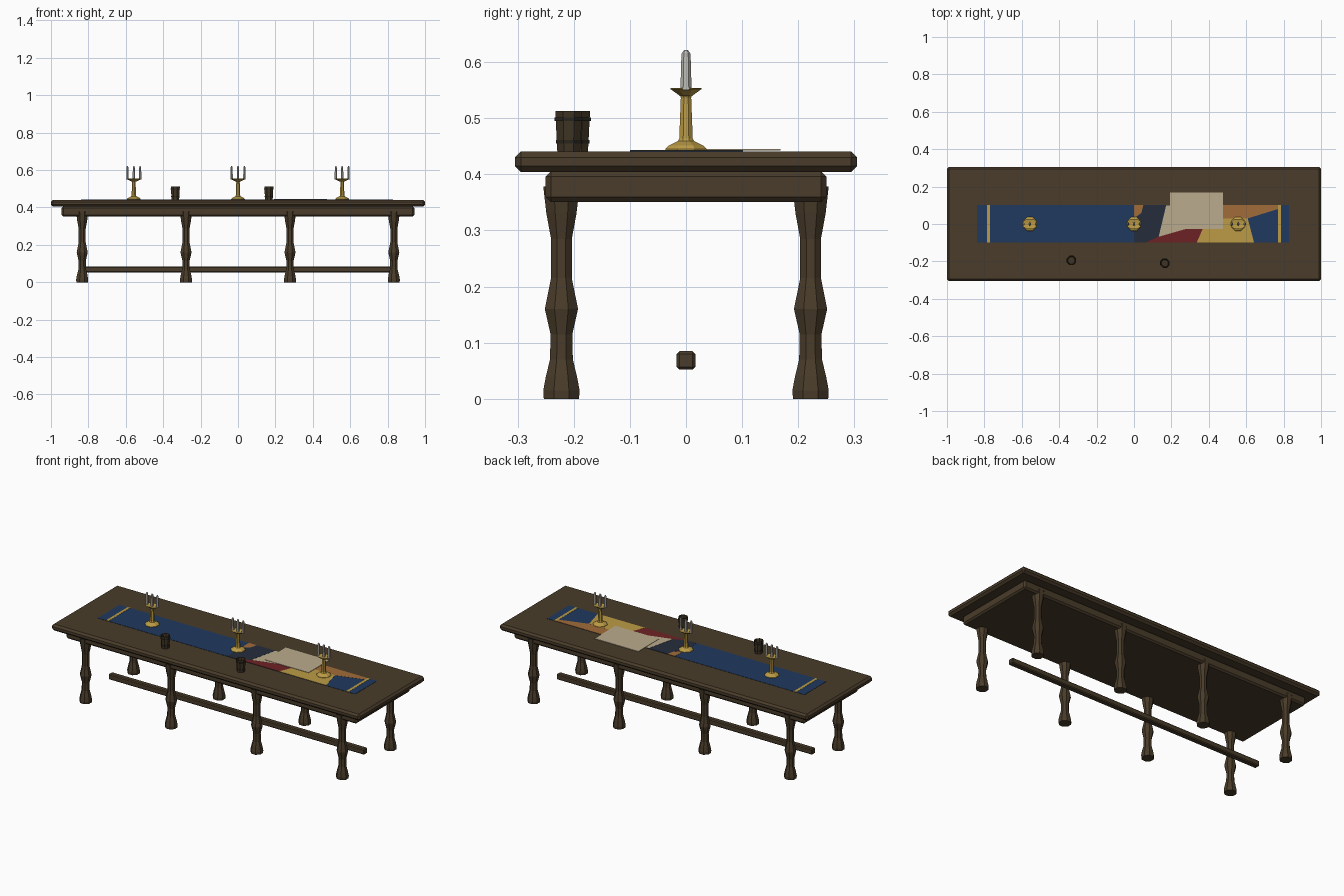
import bpy, bmesh, math

if "Cube" in bpy.data.objects:
    bpy.data.objects.remove(bpy.data.objects["Cube"])


def mat(name, rgb):
    m = bpy.data.materials.new(name)
    m.diffuse_color = (*rgb, 1)
    m.use_nodes = True
    m.node_tree.nodes["Principled BSDF"].inputs["Base Color"].default_value = m.diffuse_color
    return m


WOOD = mat("dark_oak", (0.067, 0.045, 0.023))
MUG = mat("mug_wood", (0.050, 0.035, 0.018))
BAND = mat("black_iron", (0.022, 0.018, 0.012))
BLUE = mat("runner_blue", (0.014, 0.042, 0.115))
NAVY = mat("slate_navy", (0.018, 0.026, 0.045))
GOLD = mat("gold", (0.50, 0.33, 0.06))
CREAM = mat("parchment", (0.50, 0.41, 0.27))
RED = mat("deep_red", (0.155, 0.016, 0.018))
ORANGE = mat("ochre", (0.36, 0.15, 0.04))
WAX = mat("candle_wax", (0.52, 0.50, 0.46))


def finish(name, bm, m):
    bmesh.ops.recalc_face_normals(bm, faces=bm.faces[:])
    me = bpy.data.meshes.new(name)
    bm.to_mesh(me)
    bm.free()
    me.materials.append(m)
    ob = bpy.data.objects.new(name, me)
    bpy.context.collection.objects.link(ob)
    return ob


def box(name, m, x, y, z, bevel=0.0):
    """Box from (min, max) ranges with a chamfer."""
    bm = bmesh.new()
    bmesh.ops.create_cube(bm, size=1)
    for v in bm.verts:
        v.co = [(a + b) / 2 + c * (b - a) for c, (a, b) in zip(v.co, (x, y, z))]
    if bevel:
        bmesh.ops.bevel(bm, geom=bm.edges[:], offset=bevel, segments=1,
                        profile=0.5, affect='EDGES')
    return finish(name, bm, m)


def turned(name, m, profile, loc, sides=8, sx=1.0, close=True):
    """Faceted turned part from (radius, height) points."""
    bm = bmesh.new()
    rings = []
    for r, z in profile:
        rings.append([bm.verts.new((
            loc[0] + sx * r * math.cos(2 * math.pi * (i + 0.5) / sides),
            loc[1] + r * math.sin(2 * math.pi * (i + 0.5) / sides),
            loc[2] + z)) for i in range(sides)])
    for a, b in zip(rings, rings[1:]):
        for i in range(sides):
            j = (i + 1) % sides
            bm.faces.new((a[i], a[j], b[j], b[i]))
    if close:
        bm.faces.new(rings[0])
        bm.faces.new(rings[-1])
    return finish(name, bm, m)


def plate(name, m, pts, z0, z1):
    """Thin flat polygon."""
    bm = bmesh.new()
    f = bm.faces.new([bm.verts.new((x, y, z0)) for x, y in pts])
    ext = bmesh.ops.extrude_face_region(bm, geom=[f])
    for v in ext["geom"]:
        if isinstance(v, bmesh.types.BMVert):
            v.co.z = z1
    return finish(name, bm, m)


# Table top, apron, stretcher
box("table_top", WOOD, (-1, 1), (-0.305, 0.305), (0.404, 0.441), 0.011)
box("apron", WOOD, (-0.943, 0.943), (-0.25, 0.25), (0.351, 0.405), 0.009)
box("stretcher", WOOD, (-0.83, 0.83), (-0.0165, 0.0165), (0.052, 0.085), 0.005)

# Eight turned legs
LEG = [(0.034, 0), (0.035, 0.015), (0.030, 0.04), (0.022, 0.07), (0.021, 0.115),
       (0.032, 0.16), (0.020, 0.215), (0.020, 0.285), (0.029, 0.33), (0.035, 0.378)]
for side, y in (("front", -0.222), ("back", 0.222)):
    for i, x in enumerate((-0.833, -0.278, 0.278, 0.833)):
        turned(f"{side}_leg_{i + 1}", WOOD, LEG, (x, y, 0))

# Runner cloth with gold stripes near both ends
box("runner", BLUE, (-0.84, 0.83), (-0.1, 0.102), (0.440, 0.4425))
for n, x in (("left", -0.778), ("right", 0.778)):
    box(f"{n}_runner_stripe", GOLD, (x - 0.008, x + 0.008), (-0.1, 0.102), (0.442, 0.4435))

# Coloured patches on the runner and the parchment sheet
Z = 0.442
plate("left_ochre_patch", ORANGE, [(0, 0.03), (0.04, 0.06), (0.05, 0.102), (0, 0.102)], Z, Z + 0.0014)
plate("navy_patch", NAVY, [(0, -0.1), (0.06, -0.1), (0.13, -0.068), (0.172, 0.102),
                           (0.05, 0.102), (0.035, 0.05), (0, 0.03)], Z, Z + 0.0012)
plate("red_patch", RED, [(0.06, -0.1), (0.345, -0.1), (0.375, -0.02), (0.28, -0.02),
                         (0.13, -0.068)], Z, Z + 0.0012)
plate("yellow_patch", GOLD, [(0.335, -0.1), (0.642, -0.1), (0.608, 0.03), (0.46, 0.03),
                             (0.37, -0.02)], Z, Z + 0.0014)
plate("right_ochre_patch", ORANGE, [(0.47, 0.025), (0.608, 0.03), (0.77, 0.08),
                                    (0.77, 0.102), (0.47, 0.102)], Z, Z + 0.0012)
plate("parchment_tail", CREAM, [(0.132, -0.068), (0.28, -0.026), (0.28, 0.1),
                                (0.172, 0.1)], Z, Z + 0.0016)
box("parchment_sheet", CREAM, (0.192, 0.476), (-0.026, 0.168), (0.4425, 0.4455))

# Three candlesticks, each with three candles
STICK = [(0.040, 0), (0.040, 0.003), (0.034, 0.009), (0.016, 0.017), (0.013, 0.022),
         (0.010, 0.095), (0.013, 0.101)]
DISH = [(0.012, 0.098), (0.030, 0.110), (0.030, 0.112), (0.010, 0.109)]
CANDLE = [(0.010, 0.108), (0.0085, 0.16), (0.0075, 0.174), (0.003, 0.180)]
for i, x in enumerate((-0.557, 0, 0.557)):
    p = (x, 0, 0.442)
    turned(f"candlestick_{i + 1}", GOLD, STICK, p)
    turned(f"candle_dish_{i + 1}", GOLD, DISH, p, sx=1.45)
    for j, dx in enumerate((-0.034, 0, 0.034)):
        turned(f"candle_{i + 1}_{j + 1}", WAX, CANDLE, (x + dx, 0, 0.442), sides=6, sx=0.75)

# Two banded mugs, hollow inside
CUP = [(0.022, 0), (0.026, 0.073), (0.022, 0.073), (0.019, 0.05)]
for i, (x, y) in enumerate(((-0.335, -0.195), (0.165, -0.209))):
    turned(f"mug_{i + 1}", MUG, CUP, (x, y, 0.440))
    for j, (r, z) in enumerate(((0.0245, 0.015), (0.0275, 0.055))):
        turned(f"mug_band_{i + 1}_{j + 1}", BAND,
               [(r - 0.003, z), (r, z), (r, z + 0.006), (r - 0.003, z + 0.006)],
               (x, y, 0.440), close=False)
